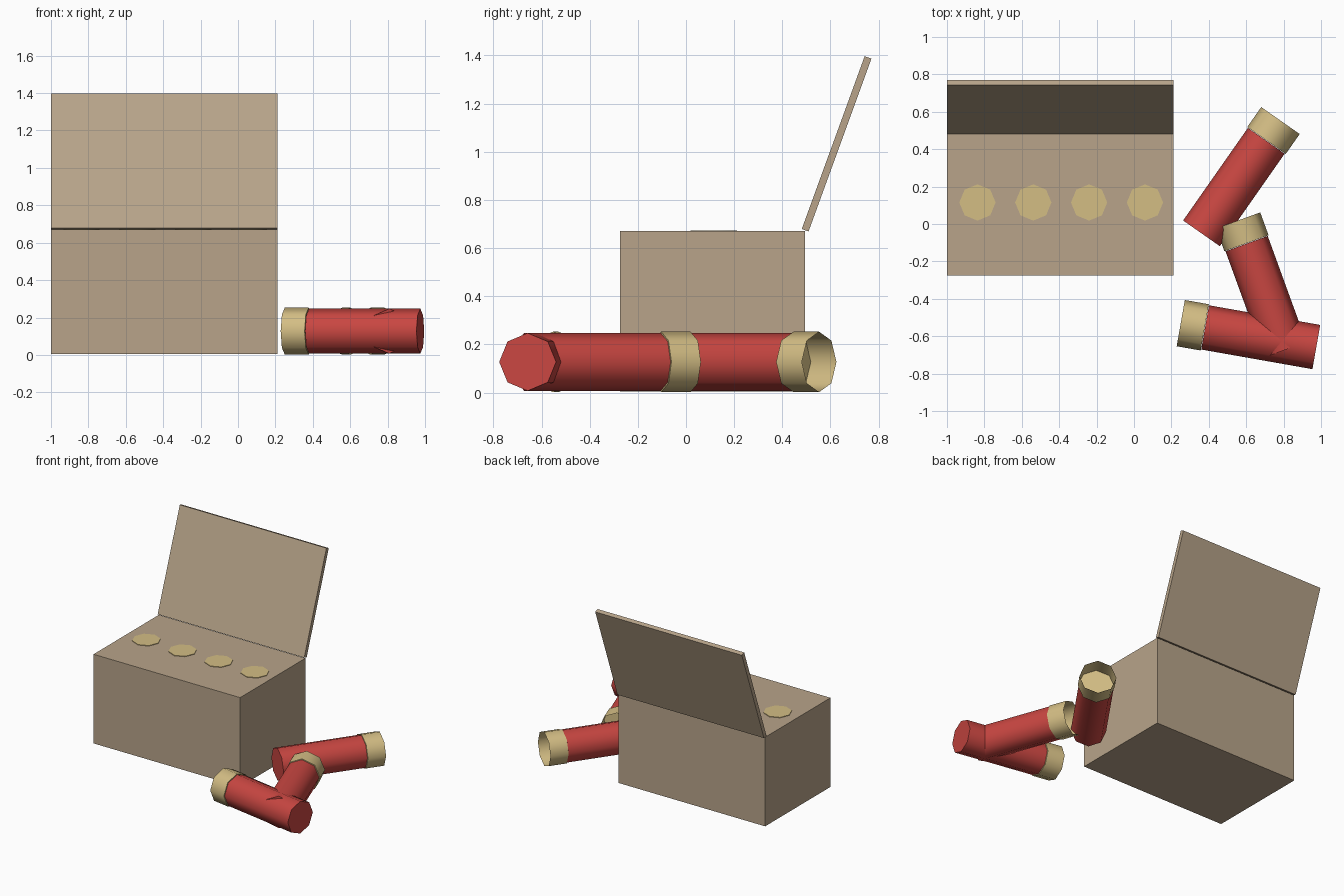
import bpy, bmesh, math
from mathutils import Matrix, Vector

if "Cube" in bpy.data.objects:
    bpy.data.objects.remove(bpy.data.objects["Cube"])


def material(name, rgb):
    # sRGB 0-255 converted to linear
    lin = [((c / 255 + 0.055) / 1.055) ** 2.4 for c in rgb]
    m = bpy.data.materials.new(name)
    m.diffuse_color = (*lin, 1)
    m.use_nodes = True
    m.node_tree.nodes["Principled BSDF"].inputs["Base Color"].default_value = m.diffuse_color
    return m


CARD = material("cardboard", (184, 164, 138))
RED = material("red_plastic", (200, 70, 65))
BRASS = material("brass", (211, 189, 132))


def finish(name, bm, mat, smooth=False):
    mesh = bpy.data.meshes.new(name)
    bm.to_mesh(mesh)
    bm.free()
    mesh.materials.append(mat)
    ob = bpy.data.objects.new(name, mesh)
    bpy.context.collection.objects.link(ob)
    if smooth:
        bpy.ops.object.select_all(action='DESELECT')
        ob.select_set(True)
        bpy.context.view_layer.objects.active = ob
        bpy.ops.object.shade_smooth_by_angle(angle=math.radians(60))
    return ob


def block(name, centre, size, mat, tilt=0.0):
    bm = bmesh.new()
    bmesh.ops.create_cube(bm, size=1, matrix=Matrix.Translation(centre)
                          @ Matrix.Rotation(tilt, 4, 'X') @ Matrix.Diagonal((*size, 1)))
    return finish(name, bm, mat)


def octagon_tube(name, radius, z0, z1, matrix, mat, open_top=False):
    # eight-sided cylinder with corners on the axes
    bm = bmesh.new()
    rings = [[bm.verts.new((radius * math.cos(i * math.pi / 4),
                            radius * math.sin(i * math.pi / 4), z))
              for i in range(8)] for z in (z0, z1)]
    low, high = rings
    for i in range(8):
        j = (i + 1) % 8
        bm.faces.new((low[i], low[j], high[j], high[i]))
    bm.faces.new(low[::-1])
    if not open_top:
        bm.faces.new(high)
    bm.transform(matrix)
    return finish(name, bm, mat, smooth=True)


# Box body and open lid, hinged along the back top edge
block("box_body", (-0.395, 0.11, 0.3375), (1.21, 0.77, 0.665), CARD)
TILT = math.radians(20)
LID = 0.764
lid_mid = Vector((-0.395, 0.495 + LID / 2 * math.sin(TILT), 0.674 + LID / 2 * math.cos(TILT)))
block("box_lid", lid_mid, (1.21, 0.03, LID), CARD, -TILT)

# Row of round ends showing on the top of the box
for k in range(4):
    octagon_tube(f"round_end_{k + 1}", 0.097, 0.668, 0.674,
                 Matrix.Translation((-0.837 + 0.2985 * k, 0.115, 0)), BRASS)

# Three loose cartridges lying on the floor: open end position and heading
LENGTH, CAP = 0.736, 0.13
for k, (x, y, heading) in enumerate([(0.783, 0.553, 55), (0.557, 0.019, 110), (0.25, -0.53, 170)]):
    m = (Matrix.Translation((x, y, 0.127)) @ Matrix.Rotation(math.radians(heading), 4, 'Z')
         @ Matrix.Rotation(math.pi / 2, 4, 'Y'))
    octagon_tube(f"cartridge_tube_{k + 1}", 0.12, -LENGTH, -CAP - 0.002, m, RED)
    octagon_tube(f"cartridge_cap_{k + 1}", 0.1255, -CAP, 0, m, BRASS, open_top=True)
